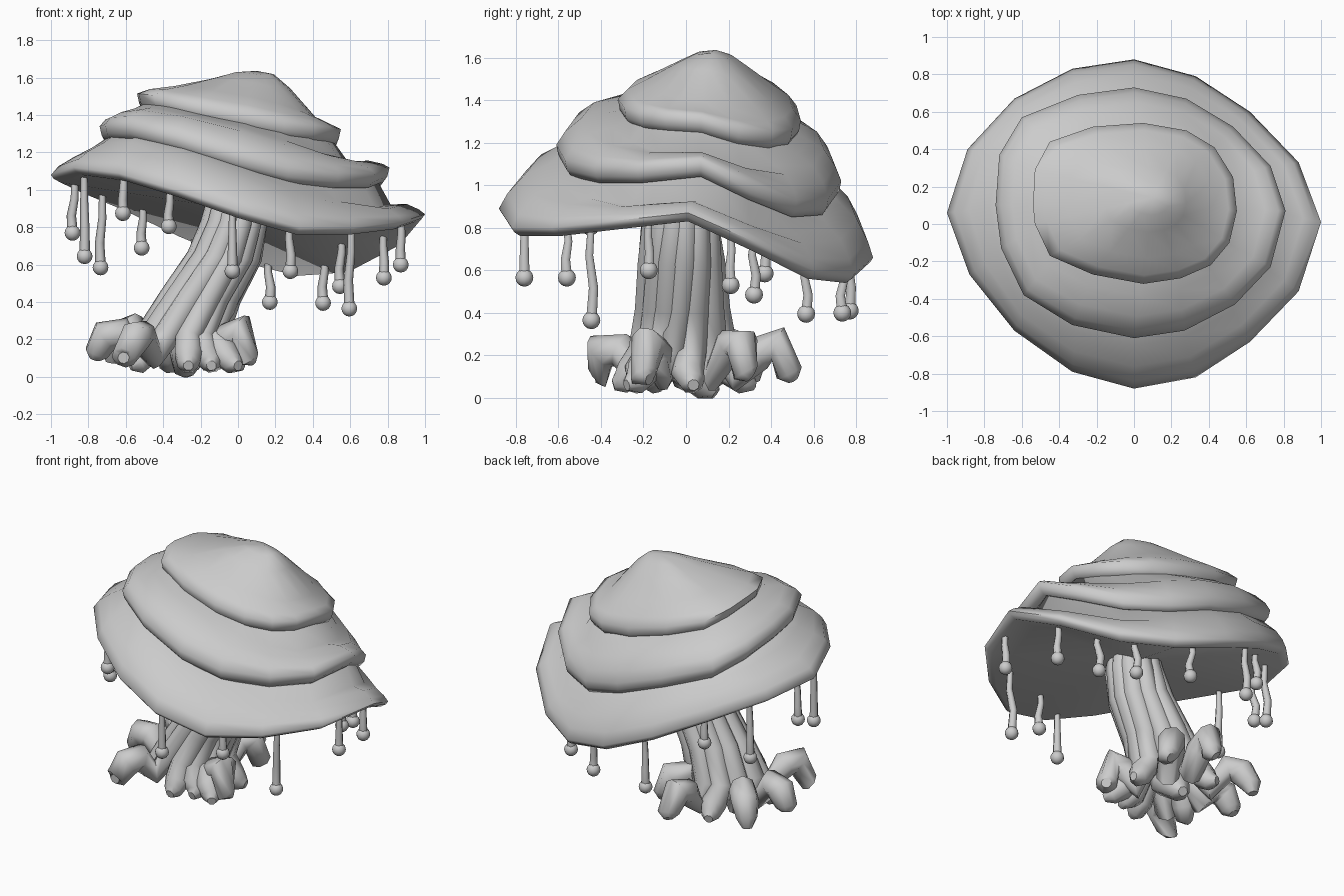
import bpy, bmesh, math, random
from mathutils import Vector

if "Cube" in bpy.data.objects:
    bpy.data.objects.remove(bpy.data.objects["Cube"])
random.seed(4)


def finish(ob, angle=50):
    bpy.ops.object.select_all(action='DESELECT')
    ob.select_set(True)
    bpy.context.view_layer.objects.active = ob
    if ob.type == 'CURVE':
        bpy.ops.object.convert(target='MESH')
    bpy.ops.object.shade_smooth_by_angle(angle=math.radians(angle))


def loft(name, rings, apex=None, base=None):
    """Skin a stack of equal-sized rings, closed at both ends."""
    bm = bmesh.new()
    vs = [[bm.verts.new(p) for p in r] for r in rings]
    n = len(vs[0])
    for a, b in zip(vs, vs[1:]):
        for i in range(n):
            bm.faces.new((a[i], a[(i + 1) % n], b[(i + 1) % n], b[i]))
    for ring, tip in ((vs[0], base), (vs[-1], apex)):
        c = bm.verts.new(tip if tip else sum((v.co for v in ring), Vector()) / n)
        for i in range(n):
            bm.faces.new((ring[i], ring[(i + 1) % n], c))
    bmesh.ops.recalc_face_normals(bm, faces=bm.faces)
    me = bpy.data.meshes.new(name)
    bm.to_mesh(me)
    bm.free()
    ob = bpy.data.objects.new(name, me)
    bpy.context.collection.objects.link(ob)
    finish(ob, 75)


def tube(name, pts, radii, bevel, res=2):
    cu = bpy.data.curves.new(name, 'CURVE')
    cu.dimensions = '3D'
    cu.bevel_depth, cu.bevel_resolution, cu.use_fill_caps = bevel, res, True
    sp = cu.splines.new('POLY')
    sp.points.add(len(pts) - 1)
    for q, p, r in zip(sp.points, pts, radii):
        q.co, q.radius = (*p, 1), r
    ob = bpy.data.objects.new(name, cu)
    bpy.context.collection.objects.link(ob)
    finish(ob, 70)


# Cap rims: x, back-half y, front-half y, and wavy lower heights
def rim(xs, back, front, zs):
    return [Vector(p) for p in zip(xs, back + front, zs)]


r1 = rim([-1, -.89, -.64, -.33, 0, .33, .62, .88, 1, .88, .62, .33, 0, -.33, -.64, -.88],
         [.06, .4, .67, .83, .88, .79, .6, .33],
         [.01, -.36, -.63, -.82, -.88, -.79, -.57, -.27],
         [1.05, 1.0, .9, .76, .63, .55, .57, .7, .84, .8, .77, .77, .86, .97, 1.06, 1.09])
r2 = rim([-.74, -.72, -.6, -.3, 0, .28, .53, .73, .81, .73, .54, .27, 0, -.33, -.59, -.71],
         [.1, .37, .57, .69, .73, .67, .52, .31],
         [.07, -.23, -.43, -.57, -.61, -.54, -.38, -.13],
         [1.27, 1.23, 1.15, 1.05, .95, .87, .86, .94, 1.05, 1.02, 1.02, 1.05, 1.12, 1.22, 1.28, 1.28])
r3 = rim([-.54, -.53, -.45, -.22, .05, .28, .43, .53, .55, .51, .41, .25, .05, -.22, -.45, -.53],
         [.1, .29, .44, .52, .54, .5, .41, .25],
         [.07, -.1, -.22, -.29, -.32, -.27, -.17, 0],
         [1.44, 1.42, 1.37, 1.3, 1.23, 1.19, 1.18, 1.2, 1.25, 1.26, 1.27, 1.29, 1.33, 1.38, 1.43, 1.44])


def shrink(r, s, dz):
    c = sum(r, Vector()) / len(r)
    return [Vector((c.x + (p.x - c.x) * s, c.y + (p.y - c.y) * s, p.z + dz)) for p in r]


def mix(a, b, t, left, side, right):
    """Blend two rings, adding a bulge that varies around the cap."""
    out = []
    for i, (p, q) in enumerate(zip(a, b)):
        c = math.cos(math.pi - 2 * math.pi * i / 16)
        dz = side * (1 - c * c) + c * c * (right if c > 0 else left)
        out.append(p.lerp(q, t) + Vector((0, 0, dz)))
    return out


# Three stacked cap layers with rolled lips
for name, lo, hi, h in (("lower_cap", r1, r2, .03), ("middle_cap", r2, r3, .07)):
    lip = shrink(lo, 1, h)
    top = shrink(hi, .9, .03)
    mid = sum(lo, Vector()) / 16
    loft(name, [shrink(lo, .95, -.01), shrink(lo, .985, h * .3), lip,
                mix(lip, top, .12, .02, .04, .0),
                mix(lip, top, .35, .015, .065, -.02), mix(lip, top, .68, .0, .03, -.09), top],
         base=mid + Vector((0, 0, .06)))
peak = Vector((.1, .14, 1.636))
lip = shrink(r3, 1, .075)
tip = [peak] * 16
loft("top_cap", [shrink(r3, .93, -.01), shrink(r3, .98, .025), lip, mix(lip, tip, .1, .01, .025, -.01),
                 mix(lip, tip, .3, .0, .025, -.03), mix(lip, tip, .6, .0, .03, .03),
                 mix(lip, tip, .8, .01, .03, .045)], apex=peak)

# Twisted trunk strands: root angle -> reach; first the arching roots, then the short ones
levels = [(.0, .10, 1.0), (-.02, .125, .82), (-.07, .14, .64), (-.2, .155, .42), (-.29, .19, .22)]
arched = {333: .95, 47: .9, 78: 1.05, 141: 1, 180: .95, 237: 1.1}
short = {5: 1, 110: 1, 208: 1, 275: 1, 298: 1, 318: 1.25}
roots = sorted([(a, s, True) for a, s in arched.items()] + [(a, s, False) for a, s in short.items()])
for k, (deg, reach, arch) in enumerate(roots):
    a_top, a_end = 2 * math.pi * k / len(roots) + .9, math.radians(deg)
    ends = [(-.3, .24, .12), (-.31, .33, .23), (-.31, .42, .23), (-.31, .47, .13), (-.31, .48, .085)] \
        if arch else [(-.28, .25, .12), (-.28, .3, .07), (-.28, .34, .06)]
    pts = []
    for i, (cx, r, z) in enumerate(levels + ends):
        t = min(1, i / 5)
        a = a_top + (a_end - a_top) * t + random.uniform(-.05, .05)
        rr = r * (reach if i > 4 else 1) * (.93 if math.cos(a) > .3 else 1)
        pts.append((cx + rr * math.cos(a), -.03 + .004 * i + rr * math.sin(a),
                    z + (random.uniform(-.03, .03) if i > 4 and arch else 0)))
    rad = [.75, .8, .9, .95, .95] + ([.95, 1.08, 1.12, .85, .4] if arch else [1, .75, .35])
    tube("root_strand_%d" % k, pts, rad, .078)
# Core strand reaching straight down to the ground
tube("trunk_core", [(.0, -.03, 1), (-.02, -.03, .82), (-.08, -.03, .62), (-.2, -.02, .4),
                    (-.27, 0, .15), (-.28, .1, .05), (-.27, .14, .02)], [1, 1, 1, 1, 1.1, .7, .3], .1)

# Hanging drips: x, y, bulb height, stalk top
drips = [(-.885, .08, .77, 1.05), (-.82, -.18, .645, 1.08), (-.735, .37, .585, .98),
         (-.615, -.5, .875, 1.09), (-.515, .54, .69, .92), (-.37, -.45, .805, 1.0),
         (-.03, -.76, .565, .87), (.17, .735, .4, .64), (.28, -.56, .565, .82),
         (.455, .565, .395, .66), (.545, .32, .485, .76), (.595, -.445, .365, .82),
         (.78, .21, .53, .78), (.87, -.175, .6, .84), (-.24, .77, .41, .74)]
for i, (x, y, z, t) in enumerate(drips):
    w = random.uniform(-.012, .012)
    tube("drip_stalk_%d" % i, [(x + w, y, t), (x + w, y - w, (t * 2 + z) / 3),
                               (x - w / 2, y + w, (t + z * 2) / 3), (x, y, z)],
         [.75, .9, 1.05, 1.2], .024, 1)
    bpy.ops.mesh.primitive_uv_sphere_add(segments=12, ring_count=8, radius=.042, location=(x, y, z))
    ob = bpy.context.object
    ob.name = "drip_bulb_%d" % i
    finish(ob, 60)
